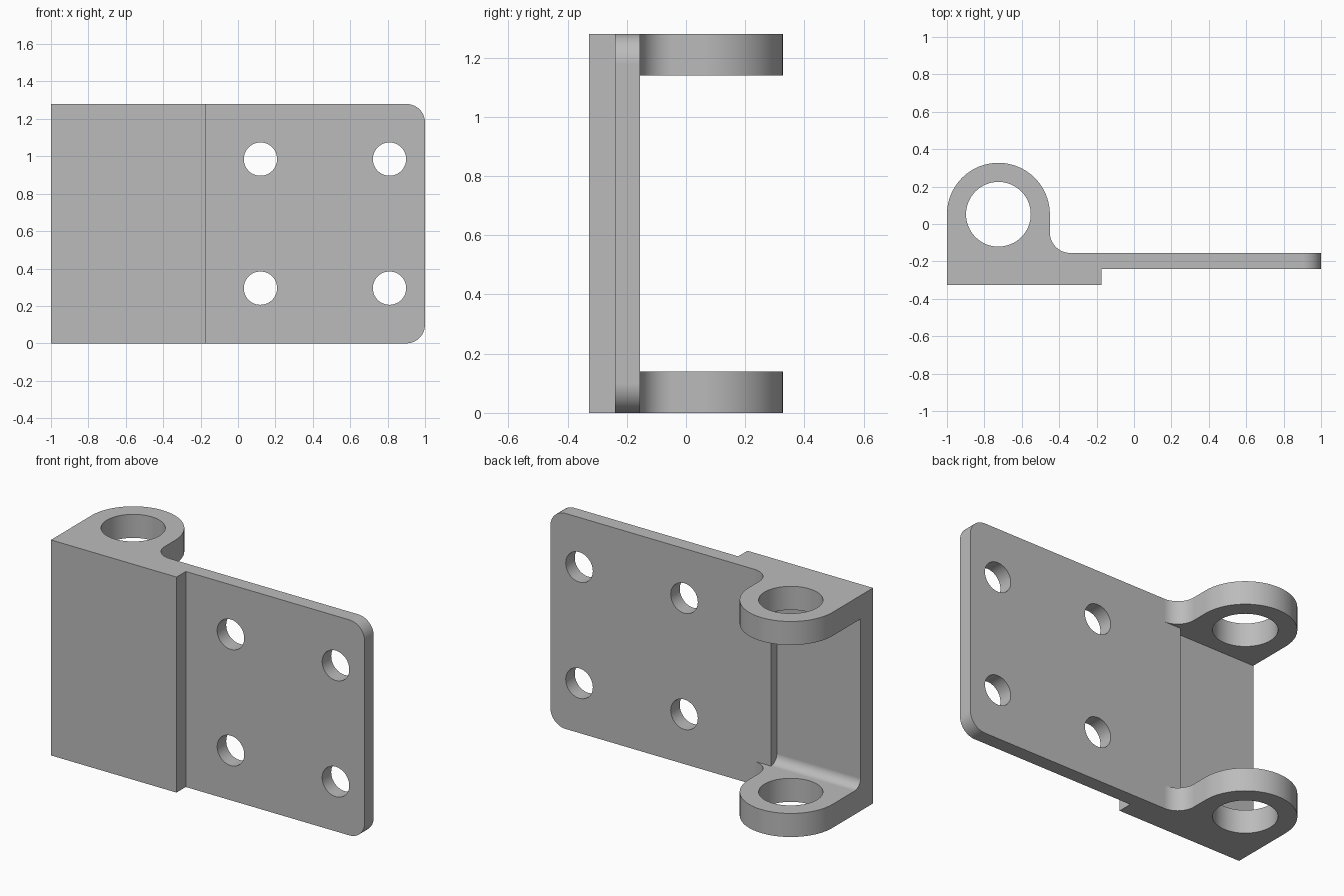
import bpy, bmesh, math

cube = bpy.data.objects.get("Cube")
if cube:
    bpy.data.objects.remove(cube, do_unlink=True)

HEIGHT = 1.28
LUG = 0.14            # lug thickness
FRONT, STEP, POCKET, BACK = -0.327, -0.24, -0.21, -0.155   # y levels
PIN = (-0.725, 0.052)
LUG_R = 0.275
LUG_SIDE = -0.45

steel = bpy.data.materials.new("grey_steel")
steel.use_nodes = True
colour = (0.5, 0.5, 0.5, 1)
steel.diffuse_color = colour
steel.node_tree.nodes["Principled BSDF"].inputs["Base Color"].default_value = colour


def arc(centre, radius, start, end, steps):
    """Points along an arc, angles in degrees."""
    angles = [math.radians(start + (end - start) * i / steps) for i in range(steps + 1)]
    return [(round(centre[0] + radius * math.cos(a), 6),
             round(centre[1] + radius * math.sin(a), 6)) for a in angles]


def circle(centre, radius, steps=64):
    return arc(centre, radius, 0, 360, steps)[:-1]


def prism(name, points, axis, low, high, round_edges=None):
    """Extrude a flat profile along an axis."""
    place = {"x": lambda p, h: (h, p[0], p[1]),
             "y": lambda p, h: (p[0], h, p[1]),
             "z": lambda p, h: (p[0], p[1], h)}[axis]
    bm = bmesh.new()
    rings = [[bm.verts.new(place(p, h)) for p in points] for h in (low, high)]
    for ring in rings:
        bm.faces.new(ring)
    count = len(points)
    for i in range(count):
        j = (i + 1) % count
        bm.faces.new((rings[0][i], rings[0][j], rings[1][j], rings[1][i]))
    if round_edges:
        edges = [e for e in bm.edges if round_edges(e)]
        bmesh.ops.bevel(bm, geom=edges, offset=0.1, segments=14,
                        profile=0.5, affect='EDGES')
    bmesh.ops.recalc_face_normals(bm, faces=bm.faces)
    mesh = bpy.data.meshes.new(name)
    bm.to_mesh(mesh)
    bm.free()
    mesh.materials.append(steel)
    obj = bpy.data.objects.new(name, mesh)
    bpy.context.collection.objects.link(obj)
    return obj


def cut(body, cutter):
    """Subtract the cutter and discard it."""
    cutter.hide_render = True
    mod = body.modifiers.new("cut", 'BOOLEAN')
    mod.operation = 'DIFFERENCE'
    mod.solver = 'EXACT'
    mod.object = cutter
    bpy.context.view_layer.objects.active = body
    bpy.ops.object.modifier_apply(modifier=mod.name)
    bpy.data.objects.remove(cutter, do_unlink=True)


# Bracket body: plan outline with rounded free corners on the leaf
neck = 0.11
outline = [(-1, FRONT), (-0.175, FRONT), (-0.175, STEP), (1, STEP), (1, BACK)]
outline += arc((LUG_SIDE + neck, BACK + neck), neck, 270, 180, 14)
outline += arc(PIN, LUG_R, 0, 180, 48)
bracket = prism("hinge_bracket", outline, "z", 0, HEIGHT,
                lambda e: all(v.co.x > 0.99 for v in e.verts)
                and abs(e.verts[0].co.z - e.verts[1].co.z) < 0.01)

# Open the gap between the lugs beside the leaf
low, high = LUG, HEIGHT - LUG
cut(bracket, prism("neck_gap", [(BACK, low), (0.6, low), (0.6, high), (BACK, high)],
                   "x", -0.7, -0.2))

# Deeper pocket behind the wall, filleted along its floor
fillet = BACK - POCKET
pocket = arc((BACK, low + fillet), fillet, 180, 270, 10)
pocket += [(0.6, low), (0.6, high), (POCKET, high)]
cut(bracket, prism("pocket", pocket, "x", -1.2, LUG_SIDE))

# Pin hole through both lugs
cut(bracket, prism("pin_hole", circle(PIN, 0.173), "z", -0.2, HEIGHT + 0.2))

# Four screw holes in the leaf
for x in (0.12, 0.81):
    for z in (0.295, 0.985):
        cut(bracket, prism("screw_hole", circle((x, z), 0.089, 48), "y", -0.5, 0.1))

# Smooth the curved walls, keep edges crisp and flats flat
bpy.ops.object.select_all(action='DESELECT')
bracket.select_set(True)
bpy.context.view_layer.objects.active = bracket
bpy.ops.object.shade_smooth_by_angle(angle=math.radians(30))
weighted = bracket.modifiers.new("flat_faces", 'WEIGHTED_NORMAL')
weighted.keep_sharp = True
